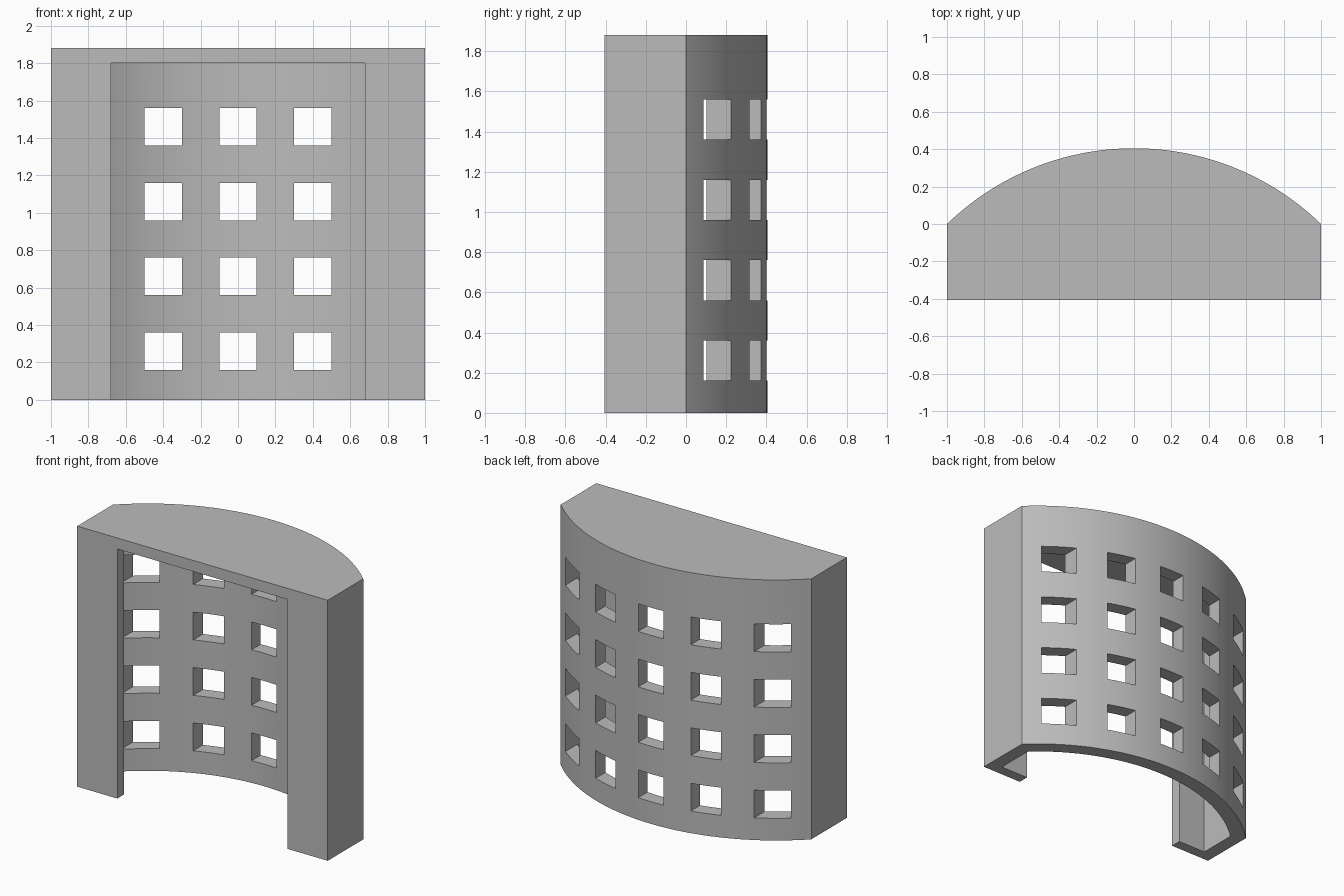
import bpy, bmesh
from math import asin, sin, cos, radians

cube = bpy.data.objects.get("Cube")
if cube:
    bpy.data.objects.remove(cube)

HEIGHT, CEILING = 1.88, 1.80
FRONT, RADIUS, CENTRE = -0.405, 1.437, -1.032
WALL = 0.104

grey = bpy.data.materials.new("plain grey")
grey.use_nodes = True
colour = (0.5, 0.5, 0.5, 1)
grey.diffuse_color = colour
grey.node_tree.nodes["Principled BSDF"].inputs["Base Color"].default_value = colour


def arc(radius, half_width, steps=40):
    """Points of the bowed back, from left to right."""
    a = asin(half_width / radius)
    angles = [a - 2 * a * i / steps for i in range(steps + 1)]
    return [(radius * sin(t), CENTRE + radius * cos(t)) for t in angles]


def add_prism(bm, outline, low, high):
    face = bm.faces.new([bm.verts.new((x, y, low)) for x, y in outline])
    result = bmesh.ops.extrude_face_region(bm, geom=[face])
    top = [v for v in result["geom"] if isinstance(v, bmesh.types.BMVert)]
    bmesh.ops.translate(bm, verts=top, vec=(0, 0, high - low))


def make_object(name, prisms):
    bm = bmesh.new()
    for prism in prisms:
        add_prism(bm, *prism)
    bmesh.ops.recalc_face_normals(bm, faces=bm.faces)
    mesh = bpy.data.meshes.new(name)
    bm.to_mesh(mesh)
    bm.free()
    mesh.materials.append(grey)
    obj = bpy.data.objects.new(name, mesh)
    bpy.context.collection.objects.link(obj)
    return obj


# Solid block: flat front, straight sides, bowed back
outer = [(-1, FRONT), (1, FRONT)] + arc(RADIUS, 1)
shell = make_object("building_shell", [(outer, 0, HEIGHT)])

# Hollow room joined to the tall front doorway, open at the floor
door, room, panel = 0.68, 0.902, FRONT + 0.077
inner = [(-room, panel), (-door, panel), (-door, FRONT - 0.2),
         (door, FRONT - 0.2), (door, panel), (room, panel)]
inner += arc(RADIUS - WALL, room)
hollow = make_object("hollow_cutter", [(inner, -0.2, CEILING)])

# Grid of square windows cut straight through the bowed wall
windows = []
for column in range(-2, 3):
    x = 0.4 * column
    square = [(x - 0.1, -0.15), (x + 0.1, -0.15), (x + 0.1, 0.6), (x - 0.1, 0.6)]
    for row in range(4):
        z = 0.16 + 0.4 * row
        windows.append((square, z, z + 0.2))
window_cutter = make_object("window_cutter", windows)

bpy.ops.object.select_all(action="DESELECT")
bpy.context.view_layer.objects.active = shell
shell.select_set(True)
for cutter in (hollow, window_cutter):
    cut = shell.modifiers.new(cutter.name, "BOOLEAN")
    cut.operation, cut.solver, cut.object = "DIFFERENCE", "EXACT", cutter
    bpy.ops.object.modifier_apply(modifier=cut.name)
    bpy.data.objects.remove(cutter)

bpy.ops.object.shade_smooth_by_angle(angle=radians(30))
